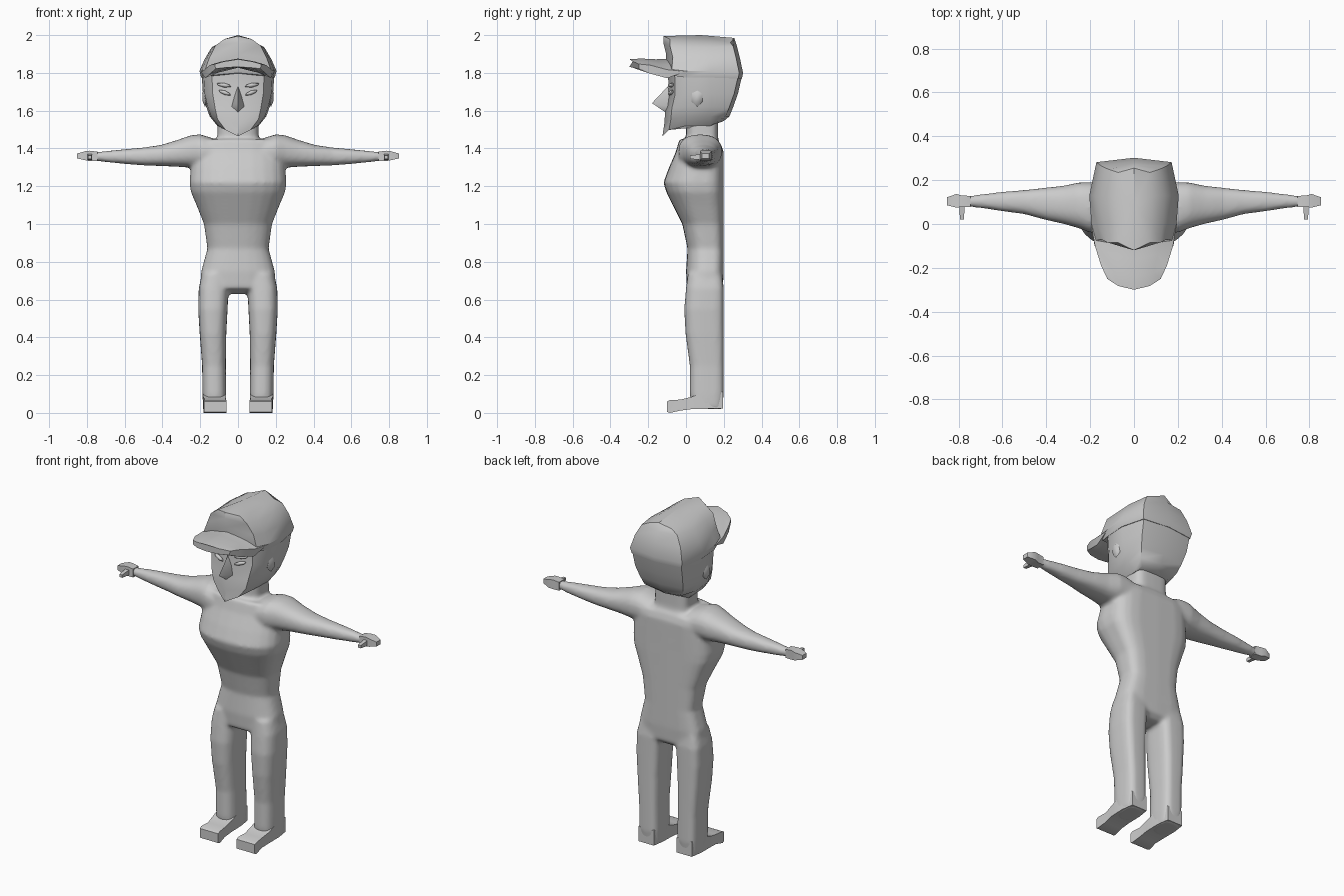
import bpy, bmesh, math
from mathutils import Vector

if "Cube" in bpy.data.objects:
    bpy.data.objects.remove(bpy.data.objects["Cube"])

grey = bpy.data.materials.new("plain grey")
grey.diffuse_color = (0.6, 0.6, 0.6, 1)
grey.use_nodes = True
grey.node_tree.nodes["Principled BSDF"].inputs["Base Color"].default_value = grey.diffuse_color


def finish(bm, name, angle=40):
    bmesh.ops.recalc_face_normals(bm, faces=bm.faces)
    me = bpy.data.meshes.new(name)
    bm.to_mesh(me)
    bm.free()
    me.materials.append(grey)
    ob = bpy.data.objects.new(name, me)
    bpy.context.collection.objects.link(ob)
    bpy.context.view_layer.objects.active = ob
    ob.select_set(True)
    bpy.ops.object.shade_smooth_by_angle(angle=math.radians(angle))
    ob.select_set(False)
    return ob


def loft(bm, rings, side=1):
    """Skin a closed tube through rings of points; side=-1 mirrors in x."""
    loops = [[bm.verts.new((p[0] * side, p[1], p[2])) for p in r] for r in rings]
    n = len(loops[0])
    for a, b in zip(loops, loops[1:]):
        for i in range(n):
            bm.faces.new((a[i], a[(i + 1) % n], b[(i + 1) % n], b[i]))
    bm.faces.new(loops[0])
    bm.faces.new(loops[-1])


def rounded(u0, u1, v0, v1, front=2.3, back=4.0, n=24):
    """Rounded section: soft on the low-v side, squarer on the high-v side."""
    pts = []
    for i in range(n):
        a = 2 * math.pi * i / n
        c, s = math.cos(a), math.sin(a)
        e = 2 / (back if s > 0 else front)
        pts.append(((u0 + u1) / 2 + (u1 - u0) / 2 * math.copysign(abs(c) ** e, c),
                    (v0 + v1) / 2 + (v1 - v0) / 2 * math.copysign(abs(s) ** e, s)))
    return pts


# ---- body: torso, neck, legs and arms fused into one skin
bm = bmesh.new()
torso = [(0.63, 0.03, 0.07, 0.16), (0.66, 0.20, 0.005, 0.195), (0.75, 0.195, 0.0, 0.2),
         (0.87, 0.162, 0.008, 0.2), (1.0, 0.18, -0.02, 0.2), (1.1, 0.22, -0.07, 0.2),
         (1.17, 0.25, -0.105, 0.2), (1.22, 0.257, -0.12, 0.2), (1.3, 0.25, -0.09, 0.2),
         (1.38, 0.24, -0.055, 0.2), (1.45, 0.235, -0.035, 0.185)]
loft(bm, [[(x, y, z - max(0, y) * 0.15 * (z > 1.4)) for x, y in rounded(-w, w, f, b)]
          for z, w, f, b in torso])
neck = [(1.38, 0.12, 0.0, 0.18), (1.46, 0.11, 0.0, 0.17), (1.6, 0.11, 0.0, 0.17)]
loft(bm, [[(x, y, z) for x, y in rounded(-w, w, f, b, 3)] for z, w, f, b in neck])
leg = [(0.02, 0.065, 0.185, 0.03, 0.19), (0.1, 0.062, 0.188, 0.02, 0.2),
       (0.25, 0.064, 0.19, 0.02, 0.2), (0.42, 0.062, 0.203, -0.003, 0.2),
       (0.55, 0.055, 0.211, -0.01, 0.2), (0.66, 0.05, 0.208, 0.0, 0.2),
       (0.74, 0.04, 0.19, 0.01, 0.19)]
arm = [(0.12, -0.04, 0.19, 1.29, 1.45), (0.2, -0.04, 0.19, 1.295, 1.475),
       (0.25, -0.02, 0.19, 1.298, 1.47), (0.32, 0.0, 0.175, 1.303, 1.445),
       (0.41, 0.02, 0.165, 1.307, 1.418), (0.5, 0.045, 0.155, 1.31, 1.405),
       (0.6, 0.058, 0.147, 1.318, 1.396), (0.7, 0.073, 0.135, 1.328, 1.386),
       (0.765, 0.08, 0.126, 1.335, 1.38)]
for s in (1, -1):
    loft(bm, [[(x, y, z) for x, y in rounded(a, b, f, k, 2.6)]
              for z, a, b, f, k in leg], s)
    loft(bm, [[(x, y, z) for y, z in rounded(f, k, lo, hi, 2.4, 2.4)]
              for x, f, k, lo, hi in arm], s)
body = finish(bm, "body", 180)
m = body.modifiers.new("fuse", 'REMESH')
m.mode, m.voxel_size, m.use_smooth_shade = 'VOXEL', 0.011, True
m = body.modifiers.new("soften", 'SMOOTH')
m.factor, m.iterations = 0.5, 6


def slab(x0, x1, y0, y1, z0, z1, along):
    """Four-point section, at a station given along x or y."""
    if along == 'x':
        return [(x0, y0, z0), (x0, y1, z0), (x0, y1, z1), (x0, y0, z1)]
    return [(x0, y0, z0), (x1, y0, z0), (x1, y0, z1), (x0, y0, z1)]


# ---- feet and hands
foot = [(-0.1, 0.06, 0.18, 0.005, 0.06), (-0.085, 0.06, 0.182, 0.0, 0.068),
        (-0.03, 0.066, 0.176, 0.012, 0.07), (0.03, 0.064, 0.184, 0.02, 0.085),
        (0.12, 0.064, 0.186, 0.022, 0.12), (0.195, 0.075, 0.175, 0.022, 0.11)]
hand = [(0.745, 0.078, 0.128, 1.333, 1.383), (0.785, 0.078, 0.13, 1.333, 1.388),
        (0.81, 0.075, 0.137, 1.338, 1.385), (0.852, 0.085, 0.122, 1.347, 1.373)]
thumb = [(0.09, 0.772, 0.797, 1.338, 1.372), (0.05, 0.774, 0.795, 1.342, 1.366),
         (0.02, 0.776, 0.794, 1.345, 1.362)]
for s, tag in ((1, "left"), (-1, "right")):
    bm = bmesh.new()
    loft(bm, [slab(a, b, y, 0, lo, hi, 'y') for y, a, b, lo, hi in foot], s)
    finish(bm, tag + "_foot", 45)
    bm = bmesh.new()
    loft(bm, [slab(x, 0, f, k, lo, hi, 'x') for x, f, k, lo, hi in hand], s)
    loft(bm, [slab(a, b, y, 0, lo, hi, 'y') for y, a, b, lo, hi in thumb], s)
    finish(bm, tag + "_hand", 50)


def head_ring(zf, zs, zb, w, yf, yb, cheek=0.72):
    """Angular head section with a keel at the front and back; zf/zs/zb = heights."""
    half = [(w * cheek, yf + 0.035, zf * 0.4 + zs * 0.6), (w * 0.95, 0.0, zs),
            (w, 0.13, zs), (w * 0.84, yb - 0.02, zb)]
    return ([(0, yf, zf)] + half + [(0, yb, zb)] + [(-x, y, z) for x, y, z in half[::-1]])


# ---- head and cap crown
bm = bmesh.new()
loft(bm, [head_ring(1.465, 1.52, 1.545, 0.11, -0.125, 0.2, 0.6),
          head_ring(1.53, 1.57, 1.57, 0.15, -0.115, 0.23),
          head_ring(1.60, 1.62, 1.62, 0.168, -0.11, 0.25),
          head_ring(1.69, 1.69, 1.69, 0.186, -0.092, 0.275),
          head_ring(1.80, 1.79, 1.79, 0.192, -0.095, 0.298)])
finish(bm, "head", 35)
bm = bmesh.new()
loft(bm, [head_ring(1.80, 1.775, 1.77, 0.195, -0.10, 0.296, 0.85),
          head_ring(1.83, 1.81, 1.80, 0.204, -0.11, 0.302, 0.85),
          head_ring(1.90, 1.87, 1.88, 0.178, -0.105, 0.285, 0.85),
          head_ring(1.96, 1.935, 1.94, 0.14, -0.12, 0.27, 0.85),
          head_ring(2.0, 1.965, 1.96, 0.085, -0.12, 0.255, 0.85)])
# lift the middle of the crown into a ridge
bm.verts.ensure_lookup_table()
top = bm.verts[-10:]
top[0].co.z, top[5].co.z = 1.995, 1.985
cap = next(f for f in bm.faces if all(v in f.verts for v in top))
poke = bmesh.ops.poke(bm, faces=[cap])
poke['verts'][0].co = (0, 0.08, 2.0)
finish(bm, "cap_crown", 35)

# ---- cap brim: arched plate narrowing to the front
bm = bmesh.new()
rings = []
for y, bow, w, zc, drop, t in ((0.0, 0.08, 0.196, 1.875, 0.07, 0.04),
                               (-0.10, 0.06, 0.178, 1.872, 0.055, 0.045),
                               (-0.19, 0.05, 0.15, 1.876, 0.035, 0.045),
                               (-0.25, 0.05, 0.122, 1.872, 0.025, 0.04)):
    us = [-1, -0.6, 0, 0.6, 1]
    up = [(u * w, y - bow * (1 - u * u), zc - drop * abs(u) ** 1.5) for u in us]
    lo = [(x * 0.98, yy, z - t + 0.6 * drop * abs(u) ** 1.5 * (t < 0.042))
          for u, (x, yy, z) in zip(us, up)]
    rings.append(up + lo[::-1])
loft(bm, rings)
finish(bm, "cap_brim", 40)

# ---- nose: wedge with its tip low and forward
bm = bmesh.new()
pts = [(0, -0.095, 1.73), (0.038, -0.085, 1.62), (0, -0.10, 1.585), (-0.038, -0.085, 1.62)]
base = [bm.verts.new(p) for p in pts]
tip = bm.verts.new((0, -0.18, 1.64))
for i in range(4):
    bm.faces.new((base[i], base[(i + 1) % 4], tip))
bm.faces.new(base)
finish(bm, "nose", 60)

# ---- eyelids, brows and ears as small faceted wedges
def wedge(name, centre, size, tilt):
    for s, tag in ((1, "left"), (-1, "right")):
        b = bmesh.new()
        bmesh.ops.create_icosphere(b, subdivisions=1, radius=1)
        for v in b.verts:
            x, y, z = (v.co[i] * size[i] for i in range(3))
            v.co = Vector(((centre[0] + x) * s, centre[1] + y + x * 0.25,
                           centre[2] + z + x * tilt))
        finish(b, tag + "_" + name, 60)


wedge("eyelid", (0.07, -0.08, 1.695), (0.036, 0.014, 0.012), 0.3)
wedge("brow", (0.075, -0.078, 1.735), (0.042, 0.018, 0.012), 0.12)
wedge("ear", (0.175, 0.06, 1.67), (0.016, 0.035, 0.05), 0.0)
